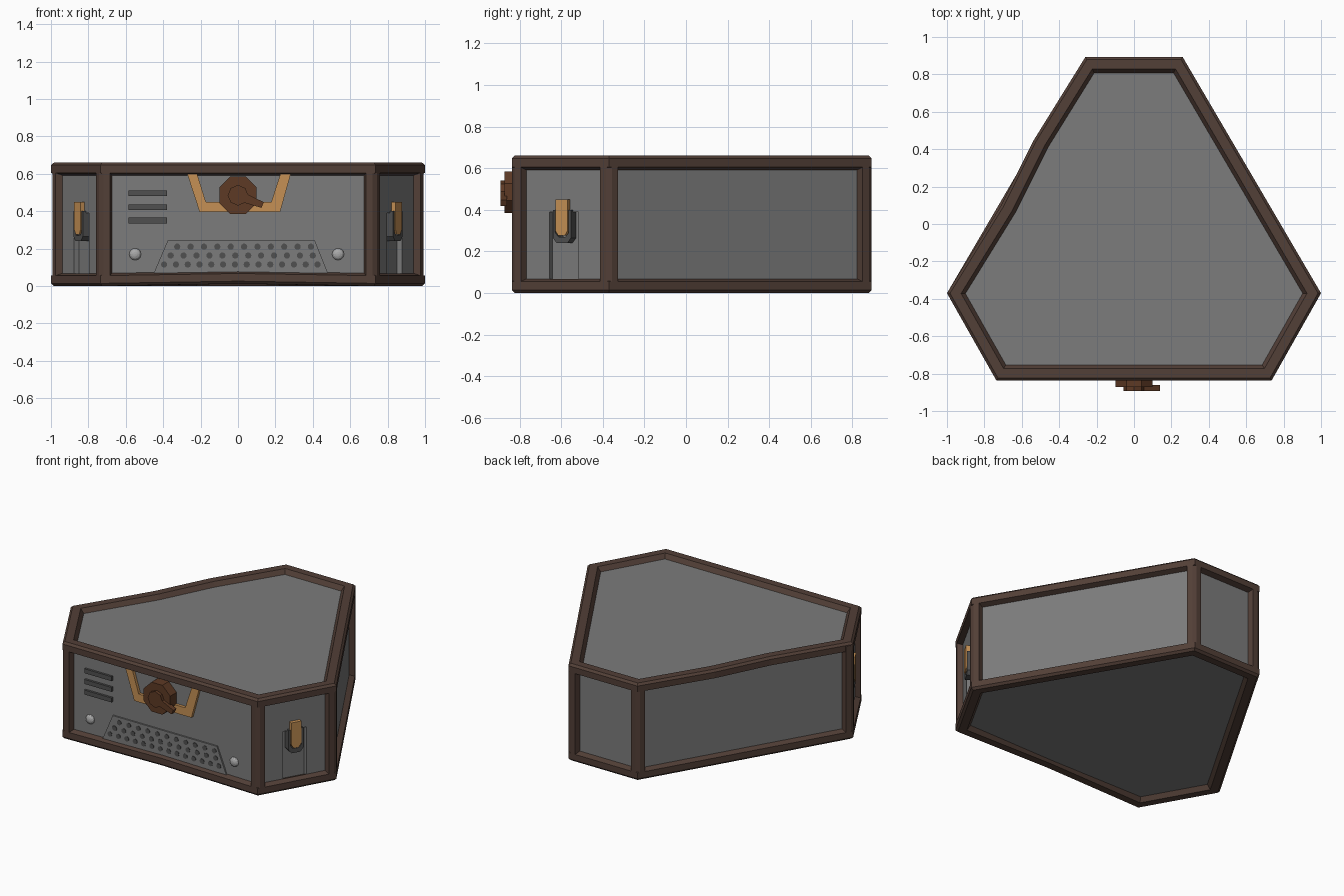
import bpy, bmesh, math
from mathutils import Matrix, Vector

if "Cube" in bpy.data.objects:
    bpy.data.objects.remove(bpy.data.objects["Cube"])

H = 0.66      # total height
INSET = 0.035  # panels sit behind the frame
HEX = [(-0.735, -0.838), (0.735, -0.838), (1.0, -0.37), (0.26, 0.893), (-0.26, 0.893), (-1.0, -0.37)]


def material(name, rgb):
    m = bpy.data.materials.new(name)
    m.diffuse_color = (*rgb, 1)
    m.use_nodes = True
    m.node_tree.nodes["Principled BSDF"].inputs["Base Color"].default_value = m.diffuse_color
    return m


WOOD = material("dark_wood", (0.085, 0.05, 0.038))
KNOB = material("knob_brown", (0.11, 0.042, 0.018))
BRASS = material("orange_brass", (0.56, 0.28, 0.09))
DARK = material("dark_grey", (0.08, 0.08, 0.08))
GREY = material("panel_grey", (0.2, 0.2, 0.2))
LIGHT = material("stud_grey", (0.4, 0.4, 0.4))


def finish(name, bm, mat, matrix=Matrix()):
    bmesh.ops.recalc_face_normals(bm, faces=bm.faces)
    me = bpy.data.meshes.new(name)
    bm.to_mesh(me)
    bm.free()
    ob = bpy.data.objects.new(name, me)
    ob.matrix_world = matrix
    me.materials.append(mat)
    bpy.context.collection.objects.link(ob)
    return ob


def loft(bm, loops, closed=False):
    rows = [[bm.verts.new(p) for p in lp] for lp in loops]
    n, k = len(rows), len(rows[0])
    for i in range(n if closed else n - 1):
        a, b = rows[i], rows[(i + 1) % n]
        for j in range(k):
            bm.faces.new((a[j], a[(j + 1) % k], b[(j + 1) % k], b[j]))
    if not closed:
        bm.faces.new(rows[0])
        bm.faces.new(rows[-1])


def plate(name, pts, y0, y1, mat, matrix=Matrix()):
    """Extrude an (x, z) outline between two depths."""
    bm = bmesh.new()
    loft(bm, [[(x, y, z) for x, z in pts] for y in (y0, y1)])
    return finish(name, bm, mat, matrix)


def rect(x0, x1, z0, z1):
    return [(x0, z0), (x1, z0), (x1, z1), (x0, z1)]


def ngon(n, r, cx, cz, turn=0.0):
    return [(cx + r * math.cos(turn + math.tau * i / n), cz + r * math.sin(turn + math.tau * i / n)) for i in range(n)]


def inset(poly, d):
    """Move every edge of a counter-clockwise outline inwards by d."""
    out = []
    for i, p in enumerate(poly):
        p = Vector(p)
        e1 = (p - Vector(poly[i - 1])).normalized()
        e2 = (Vector(poly[(i + 1) % len(poly)]) - p).normalized()
        n1, n2 = Vector((-e1.y, e1.x)), Vector((-e2.y, e2.x))
        out.append(p + (n1 + n2) * d / (1 + n1.dot(n2)))
    return out


# Body with its panels
bm = bmesh.new()
core = inset(HEX, INSET)
loft(bm, [[(p.x, p.y, z) for p in core] for z in (0.03, H - 0.03)])
body = finish("body", bm, GREY)

# Top and bottom frame rings, with slight hand-cut kinks
PROFILE = [(0, .014), (.014, 0), (.065, 0), (.085, .03), (.085, .05), (.035, .068), (0, .055)]
top_line = HEX + [(-0.705, 0.10), (-0.535, 0.45)]
top_line = HEX[:4] + [HEX[4], (-0.535, 0.45), (-0.71, 0.10), HEX[5]]
bottom_line = [HEX[0], (0, -0.838)] + HEX[1:]
for name, line, top in (("top_frame", top_line, True), ("bottom_frame", bottom_line, False)):
    bm = bmesh.new()
    loops = []
    for d, t in PROFILE:
        loops.append([(p.x, p.y, H - t if top else t + (0.012 if i == 1 else 0))
                      for i, p in enumerate(inset(line, d))])
    loft(bm, loops, closed=True)
    finish(name, bm, WOOD)

# Corner posts
for i, p in enumerate(HEX):
    p = Vector(p)
    e1 = (Vector(HEX[i - 1]) - p).normalized()
    e2 = (Vector(HEX[(i + 1) % 6]) - p).normalized()
    n1, n2 = Vector((e1.y, -e1.x)), Vector((-e2.y, e2.x))
    pts = [p + e1 * .016, p + e1 * .05, p + e1 * .066 + n1 * .05, p + (e1 + e2) * .08,
           p + e2 * .066 + n2 * .05, p + e2 * .05, p + e2 * .016]
    bm = bmesh.new()
    loft(bm, [[(q.x, q.y, z) for q in pts] for z in (0.02, H - 0.02)])
    finish("corner_post", bm, WOOD)

# Front panel: vents, speaker grille and studs
F = -0.838 + INSET
for z in (0.35, 0.422, 0.495):
    plate("vent_bar", rect(-0.585, -0.38, z - .015, z + .015), F + .01, F - .015, DARK)
plate("grille_plate", [(-0.45, .07), (0.48, .07), (0.41, .245), (-0.375, .245)], F + .01, F - .01, GREY)
for z, x0, x1, n in ((.21, -.325, .39, 11), (.163, -.36, .40, 12), (.115, -.395, .425, 14)):
    for i in range(n):
        plate("grille_hole", ngon(10, .017, x0 + (x1 - x0) * i / (n - 1), z), F, F - .013, DARK)
for x in (-.55, .535):
    bm = bmesh.new()
    bmesh.ops.create_uvsphere(bm, u_segments=12, v_segments=8, radius=.032)
    bmesh.ops.scale(bm, vec=(1, 1, .6), verts=bm.verts)
    finish("stud", bm, LIGHT, Matrix.Translation((x, F, .17)) @ Matrix.Rotation(math.pi / 2, 4, 'X'))

# Orange bracket and knob
plate("knob_bracket", [(-.275, .61), (-.205, .395), (.225, .395), (.285, .61), (.23, .61), (.178, .45),
                       (-.172, .45), (-.222, .61)], F + .01, F - .02, BRASS)
plate("knob_base", ngon(8, .108, 0, .485, math.pi / 8), F, -.872, KNOB)
plate("knob_cap", ngon(8, .055, 0, .485), -.86, -.893, KNOB)
plate("knob_pointer", [(.0, .455), (.125, .418), (.138, .448), (.02, .505)], -.86, -.893, KNOB)

# Side panels: recessed slot with a lever in a holder
for s, label in ((1, "right"), (-1, "left")):
    turn = s * math.atan2(HEX[2][1] - HEX[1][1], HEX[2][0] - HEX[1][0])
    rot = Matrix.Rotation(turn, 4, 'Z')
    mid = Vector((s * (HEX[1][0] + HEX[2][0]) / 2, (HEX[1][1] + HEX[2][1]) / 2, 0))
    m = Matrix.Translation(mid + rot @ Vector((0, INSET, 0))) @ rot
    cutter = plate(label + "_slot_cutter", rect(-.08, .08, .05, .39), -.05, .03, DARK, m)
    cutter.hide_render = True
    cutter.hide_set(True)
    cut = body.modifiers.new(label + "_slot", 'BOOLEAN')
    cut.object = cutter
    cut.operation = 'DIFFERENCE'
    cut.solver = 'EXACT'
    plate(label + "_lever_holder", [(-.05, .40), (-.05, .265), (-.03, .24), (.03, .24), (.05, .265), (.05, .40),
                                    (.037, .40), (.037, .29), (.02, .27), (-.02, .27), (-.037, .29), (-.037, .40)],
          .03, -.02, DARK, m)
    plate(label + "_lever", [(-.034, .45), (-.034, .30), (-.018, .275), (.018, .275), (.034, .30), (.034, .45)],
          .02, -.025, BRASS, m)
